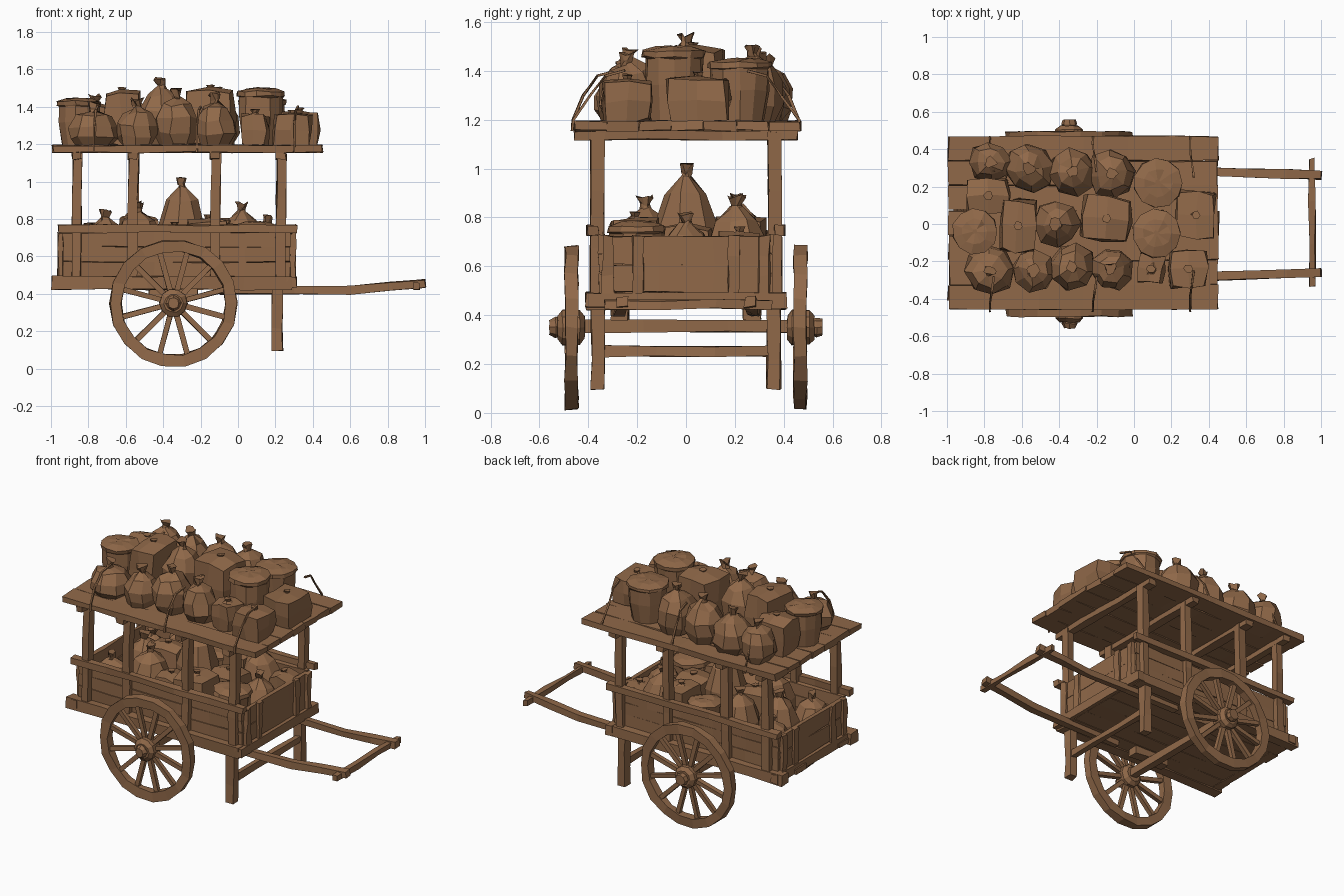
import bpy, bmesh, math, random
from mathutils import Vector, Matrix

if "Cube" in bpy.data.objects:
    bpy.data.objects.remove(bpy.data.objects["Cube"])

random.seed(7)
wood = bpy.data.materials.new("warm brown")
wood.diffuse_color = (0.28, 0.14, 0.066, 1)
wood.use_nodes = True
wood.node_tree.nodes["Principled BSDF"].inputs["Base Color"].default_value = wood.diffuse_color


def finish(bm, name, jit=0.0):
    """Roughen the vertices a little and turn the bmesh into a flat-shaded object."""
    for v in bm.verts:
        v.co += Vector([random.uniform(-jit, jit) for _ in range(3)])
    bmesh.ops.recalc_face_normals(bm, faces=bm.faces[:])
    me = bpy.data.meshes.new(name)
    bm.to_mesh(me)
    bm.free()
    me.materials.append(wood)
    ob = bpy.data.objects.new(name, me)
    bpy.context.collection.objects.link(ob)
    return ob


def bridge(bm, a, b):
    n = len(a)
    for i in range(n):
        bm.faces.new((a[i], a[(i + 1) % n], b[(i + 1) % n], b[i]))


def beam(name, pts, w, h, seg=3, jit=0.005):
    """Hewn timber along a path; w is the sideways size, h the upward size."""
    pts = [Vector(p) for p in pts]
    if len(pts) == 2:
        pts = [pts[0].lerp(pts[1], i / seg) for i in range(seg + 1)]
    bm = bmesh.new()
    rings = []
    for i, p in enumerate(pts):
        d = (pts[min(i + 1, len(pts) - 1)] - pts[max(i - 1, 0)]).normalized()
        side = d.cross(Vector((1, 0, 0)) if abs(d.z) > 0.8 else Vector((0, 0, 1))).normalized()
        up = side.cross(d)
        rings.append([bm.verts.new(p + side * a * w / 2 + up * b * h / 2)
                      for a, b in ((-1, -1), (1, -1), (1, 1), (-1, 1))])
    for a, b in zip(rings, rings[1:]):
        bridge(bm, a, b)
    bm.faces.new(rings[0])
    bm.faces.new(rings[-1])
    return finish(bm, name, jit)


def lathe(name, prof, sides, centre, rot=None, loop=False, jit=0.0, squash=1.0, turn=0.0):
    """Revolve (radius, height) pairs; loop closes the section into a ring."""
    bm = bmesh.new()
    rings = []
    for r, z in prof:
        rings.append([bm.verts.new((r * math.cos(turn + math.tau * i / sides),
                                    r * squash * math.sin(turn + math.tau * i / sides), z))
                      for i in range(sides)])
    for a, b in zip(rings, rings[1:]):
        bridge(bm, a, b)
    if loop:
        bridge(bm, rings[-1], rings[0])
    else:
        bm.faces.new(rings[0])
        bm.faces.new(rings[-1])
    m = Matrix.Translation(centre)
    bm.transform(m @ rot if rot else m)
    return finish(bm, name, jit)


def sack(name, x, y, z, r, h, k=1.0):
    """Full, lumpy sack with a tied neck; body height is what remains below the neck."""
    b = h - .045
    prof = [(.74 * r, 0), (1.02 * r, .25 * b), (1.0 * r, .58 * b), (.66 * r, .86 * b),
            (.022, b), (.018, b + .012), (.032, h)]
    lathe(name, prof, 8, (x, y, z), jit=.012 * k,
          squash=random.uniform(.94, 1.06), turn=random.random())


def basket(name, x, y, z, r, h):
    prof = [(.8, 0), (.95, .5), (.97, .84), (1.05, .86), (1.05, .94), (.6, .99), (.12, 1)]
    lathe(name, [(a * r, b * h) for a, b in prof], 11, (x, y, z), jit=.005)


def bundle(name, x, y, z, sx, sy, h):
    """Wrapped parcel with soft corners and a knot on top."""
    bm = bmesh.new()
    bmesh.ops.create_cube(bm, size=1)
    bmesh.ops.subdivide_edges(bm, edges=bm.edges[:], cuts=1, use_grid_fill=True)
    for v in bm.verts:
        n = sum(abs(c) > .4 for c in v.co)
        v.co *= {0: 1.0, 1: 1.06, 2: .99, 3: .91}[n]
        v.co = Vector((v.co.x * sx, v.co.y * sy, (v.co.z + .5) * h))
    bm.transform(Matrix.Translation((x, y, z)) @ Matrix.Rotation(random.uniform(-.15, .15), 4, 'Z'))
    finish(bm, name, .011)
    lathe(name + "_knot", [(.035, 0), (.014, .014), (.024, .03)], 6, (x, y, z + h - .005), jit=.004)


WX, WZ = -0.345, 0.35   # wheel centre
to_y = Matrix.Rotation(math.pi / 2, 4, 'X')

for s, tag in ((-1, "front"), (1, "back")):
    # Wheels
    lathe(tag + "_wheel_rim", [(.28, -.026), (.34, -.026), (.34, .026), (.28, .026)], 18,
          (WX, s * .468, WZ), to_y, True, .005)
    for k in range(12):
        a = math.tau * (k + .5) / 12
        d = Vector((math.cos(a), 0, math.sin(a)))
        c = Vector((WX, s * .468, WZ))
        beam(tag + "_wheel_spoke", [c + d * .05, c + d * .29], .028, .028, 1, .002)
    lathe(tag + "_wheel_hub", [(.05, -.055), (.075, -.035), (.075, .035), (.05, .055)], 10,
          (WX, s * .47, WZ), to_y, jit=.003)
    lathe(tag + "_axle_cap", [(.036, -.025), (.042, 0), (.03, .025)], 8,
          (WX, s * .533, WZ), to_y, jit=.003)

    # Bed sill, side planks and top rail
    beam(tag + "_sill", [(-.995, s * .37, .458), (.285, s * .37, .458)], .072, .072, 5)
    for k in range(3):
        beam(tag + "_side_plank", [(-.935, s * .345, .53 + k * .08), (.28, s * .345, .53 + k * .08)],
             .025, .077, 5, .004)
    beam(tag + "_top_rail", [(-.96, s * .382, .747), (.315, s * .382, .747)], .045, .04, 5)

    # Roof posts
    for x in (-.862, -.562, -.122, .228):
        beam(tag + "_roof_post", [(x - .004, s * .365, .44), (x + .006, s * .362, 1.15)], .052, .05)

    # Standing leg and pull shaft
    beam(tag + "_leg", [(.21, s * .36, .095), (.212, s * .36, .46)], .056, .056)
    beam(tag + "_shaft", [(-.1, s * .285, .42), (.3, s * .282, .416), (.6, s * .274, .42),
                          (.82, s * .268, .44), (1.0, s * .262, .455)], .046, .042)
    # Bearer block on the axle
    beam(tag + "_bearer", [(WX - .13, s * .27, .405), (WX + .13, s * .27, .405)], .07, .05)

# Axle, leg brace and handle bar
beam("axle", [(WX, -.52, .355), (WX, .52, .355)], .05, .05)
beam("leg_brace", [(.21, -.36, .252), (.21, .36, .252)], .035, .042)
beam("handle_bar", [(.952, -.335, .443), (.952, .35, .443)], .034, .036)

# Bed floor planks
for k in range(6):
    y = -.345 + (k + .5) * .115
    beam("floor_plank", [(-.965 + random.uniform(-.015, .015), y, .447), (.29, y, .447)],
         .112, .032, 4, .004)

# Bed ends: planks, battens, cross sill
for x, s, tag in ((-.935, -1, "left"), (.28, 1, "right")):
    for k in range(2):
        beam(tag + "_end_plank", [(x, -.335, .55 + k * .116), (x, .335, .55 + k * .116)], .024, .113)
    for y in (-.32, -.195, .195, .32):
        beam(tag + "_end_batten", [(x + s * .016, y, .48), (x + s * .016, y, .725)], .045, .022)
    beam(tag + "_cross_sill", [(x + s * .006, -.41, .46), (x + s * .006, .41, .46)], .05, .06)

# Roof: cross beams and planks
for x in (-.862, -.562, -.122, .228):
    beam("roof_beam", [(x, -.455, 1.137), (x, .455, 1.137)], .052, .036)
for k in range(7):
    y = -.457 + (k + .5) * .1325
    beam("roof_plank", [(-.997 + random.uniform(0, .01), y, 1.175),
                        (.453 - random.uniform(0, .01), y, 1.175)], .13, .038, 6, .005)

# Load on the roof
R = 1.19
for x, y, r, h in ((-.77, .33, .115, .27), (-.56, .3, .125, .28), (-.33, .28, .125, .3),
                   (-.12, .27, .125, .315), (-.41, .0, .12, .36), (-.77, -.25, .13, .23),
                   (-.54, -.25, .11, .25), (-.33, -.23, .12, .3), (-.12, -.24, .11, .28)):
    sack("roof_sack", x, y, R, r, h)
for x, y, r, h in ((-.85, -.04, .115, .255), (.13, .22, .125, .26), (.12, -.05, .125, .31)):
    basket("roof_basket", x, y, R, r, h)
for x, y, sx, sy, h in ((-.78, .15, .22, .18, .22), (-.62, -.01, .19, .28, .29),
                        (-.15, .03, .26, .24, .3), (.33, .05, .2, .25, .18),
                        (.09, -.24, .135, .15, .17), (.29, -.24, .2, .2, .165)):
    bundle("roof_bundle", x, y, R, sx, sy, h)

# Load in the bed
B = .465
for x, y, r, h in ((-.3, 0, .13, .55), (-.53, -.17, .14, .42), (-.71, .02, .13, .38),
                   (-.55, .21, .13, .43), (-.8, -.2, .12, .31), (-.79, .22, .12, .31),
                   (.02, .21, .13, .42), (.16, 0, .12, .35)):
    sack("bed_sack", x, y, B, r, h, .8)
for x, y, r, h in ((.1, -.2, .115, .32), (-.3, .23, .1, .3)):
    basket("bed_basket", x, y, B, r, h)
for x, y, sx, sy, h in ((-.16, -.21, .22, .2, .33), (-.34, -.22, .14, .18, .29),
                        (-.12, .22, .17, .2, .34), (-.06, .0, .2, .2, .3),
                        (.19, .22, .14, .18, .27), (-.53, .02, .2, .16, .35)):
    bundle("bed_bundle", x, y, B, sx, sy, h)

# Ropes tying the load down at the roof edges
for x in (-.77, -.22, .3):
    for s in (-1, 1):
        y = .33 if x > 0 else .36
        beam("rope", [(x, s * .466, 1.155), (x, s * .462, 1.2), (x, s * (y + .06), 1.3),
                      (x + .01, s * y, 1.38), (x + .02, s * (y - .08), 1.4)], .01, .01, jit=.002)
